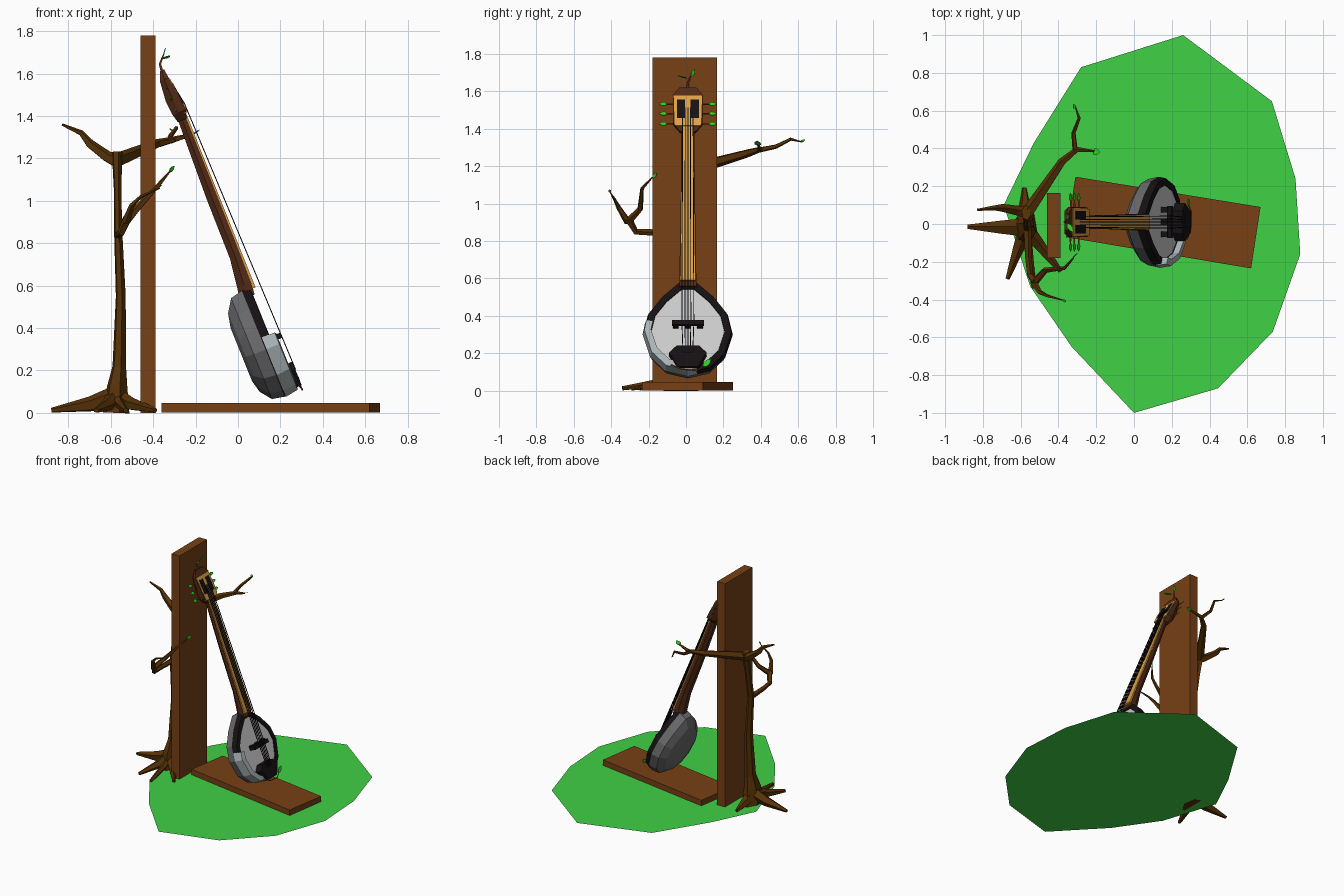
import bpy, bmesh, math
from mathutils import Vector, Matrix

if "Cube" in bpy.data.objects:
    bpy.data.objects.remove(bpy.data.objects["Cube"])


def material(name, r, g, b):
    m = bpy.data.materials.new(name)
    m.diffuse_color = (*[(c / 255) ** 2.2 for c in (r, g, b)], 1)
    m.use_nodes = True
    m.node_tree.nodes["Principled BSDF"].inputs["Base Color"].default_value = m.diffuse_color
    return m


WOOD = material("plank_brown", 118, 66, 28)
BARK = material("bark_brown", 88, 54, 16)
NECK = material("neck_brown", 84, 46, 28)
GRASS = material("grass_green", 66, 208, 72)
LEAF = material("leaf_green", 50, 205, 35)
ORANGE = material("fretboard_orange", 222, 158, 70)
BLACK = material("black", 28, 24, 26)
GREY = material("body_grey", 105, 105, 107)
PALE = material("skin_pale", 205, 205, 205)
STEEL = material("armrest_steel", 170, 180, 182)
TWIG = material("twig_orange", 150, 80, 40)

# Instrument frame: local x = out of the front, y = sideways, z = up the neck
LEAN = Matrix.Translation((0.155, 0.01, 0.05)) @ Matrix.Rotation(math.radians(-22), 4, 'Y')
WORLD = Matrix.Identity(4)


def loft(name, rings, mat, M=WORLD, caps=(True, True)):
    """Skin a row of equally sized rings."""
    bm = bmesh.new()
    rows = [[bm.verts.new(M @ Vector(p)) for p in ring] for ring in rings]
    n = len(rows[0])
    for a, b in zip(rows, rows[1:]):
        for i in range(n):
            bm.faces.new((a[i], a[(i + 1) % n], b[(i + 1) % n], b[i]))
    if caps[0]:
        bm.faces.new(rows[0])
    if caps[1] and len(rows) > 1:
        bm.faces.new(rows[-1])
    if len(rows) > 1:
        bmesh.ops.recalc_face_normals(bm, faces=bm.faces)
    me = bpy.data.meshes.new(name)
    bm.to_mesh(me)
    bm.free()
    me.materials.append(mat)
    ob = bpy.data.objects.new(name, me)
    bpy.context.collection.objects.link(ob)
    return ob


def tube(name, pts, mat, M=WORLD, sides=6, stretch_y=1.0):
    """Tapered tube through (x, y, z, radius) points."""
    P = [Vector(p[:3]) for p in pts]
    rings, side = [], None
    for i, p in enumerate(P):
        t = (P[min(i + 1, len(P) - 1)] - P[max(i - 1, 0)]).normalized()
        if side is None:
            side = t.orthogonal()
        side = (side - t * side.dot(t)).normalized()
        up = t.cross(side)
        ring = []
        for k in range(sides):
            a = 2 * math.pi * k / sides
            d = (side * math.cos(a) + up * math.sin(a)) * pts[i][3]
            d.y *= stretch_y
            ring.append(p + d)
        rings.append(ring)
    return loft(name, rings, mat, M)


def leaf(name, base, tip, width, normal, M=WORLD):
    """Thin pointed leaf, six sided."""
    b, t, nrm = Vector(base), Vector(tip), Vector(normal).normalized()
    d = t - b
    s = nrm.cross(d).normalized() * width / 2
    out = [b, b + d * .3 + s, b + d * .65 + s * .9, t, b + d * .65 - s * .9, b + d * .3 - s]
    return loft(name, [[p - nrm * .002 for p in out], [p + nrm * .002 for p in out]], LEAF, M)


def prism(name, outline, n0, n1, mat):
    """Extrude a (y, u) outline out of the instrument front."""
    return loft(name, [[(n, y, u) for y, u in outline] for n in (n0, n1)], mat, LEAN)


def bar(name, sections, mat, bevel=0.0):
    """Bar along the neck from (u, half width, back, front) sections."""
    rings = [[(f, -w, u), (f, w, u), (f - (f - b) * .5, w, u), (b, w * (1 - bevel), u),
              (b, -w * (1 - bevel), u), (f - (f - b) * .5, -w, u)] for u, w, b, f in sections]
    return loft(name, rings, mat, LEAN)


def board(name, corners, z0, z1):
    return loft(name, [[(x, y, z) for x, y in corners] for z in (z0, z1)], WOOD)


# Grass patch
patch = [(.26, 1), (-.28, .83), (-.53, .43), (-.69, .1), (-.55, -.33), (-.33, -.65), (0, -1),
         (.445, -.87), (.735, -.57), (.88, -.16), (.855, .24), (.73, .65)]
loft("grass_patch", [[(x, y, 0) for x, y in patch]], GRASS)

# Planks
board("upright_plank", [(-.46, -.18), (-.39, -.18), (-.39, .165), (-.46, .165)], 0, 1.78)
board("floor_plank", [(-.31, .25), (.67, .09), (.62, -.235), (-.36, -.07)], 0.002, .046)

# Tree trunk
tube("tree_trunk", [(-.575, -.02, 0, .065), (-.57, -.02, .12, .05), (-.56, -.01, .22, .033),
                    (-.553, 0, .55, .024), (-.565, -.01, .85, .02), (-.568, .03, 1.05, .018),
                    (-.57, .06, 1.23, .026)], BARK, stretch_y=1.6)

# Branches
branches = [
    [(-.57, .05, 1.19, .036), (-.38, .33, 1.27, .022), (-.3, .395, 1.29, .015), (-.21, .385, 1.315, .006)],
    [(-.31, .38, 1.285, .015), (-.32, .48, 1.305, .012), (-.29, .56, 1.345, .009), (-.31, .62, 1.33, .003)],
    [(-.56, .06, 1.18, .034), (-.62, .07, 1.21, .028), (-.7, .085, 1.27, .022), (-.74, .085, 1.32, .014),
     (-.83, .075, 1.36, .006)],
    [(-.565, 0, .84, .022), (-.56, -.18, .845, .018), (-.55, -.27, .85, .018), (-.52, -.31, .92, .022)],
    [(-.53, -.31, .9, .022), (-.47, -.245, .97, .016), (-.37, -.235, 1.08, .01), (-.32, -.18, 1.14, .004)],
    [(-.53, -.31, .9, .02), (-.5, -.36, .98, .013), (-.46, -.38, 1.02, .008), (-.37, -.405, 1.06, .003)],
]
for i, pts in enumerate(branches):
    tube(f"tree_branch_{i + 1}", pts, BARK, sides=5)

# Roots
roots = [(-.88, -.015, .05), (-.67, -.29, .042), (-.39, -.25, .042), (-.58, .19, .05), (-.53, -.34, .03)]
for i, (x, y, r) in enumerate(roots):
    tube(f"tree_root_{i + 1}", [(-.575, -.02, .08, r), (-.575 + (x + .575) * .4, -.02 + (y + .02) * .4, .04, r * .75),
                                (x, y, .012, .012)], BARK, sides=5)

# Leaves on the tree
leaf("branch_leaf_1", (-.22, .385, 1.31), (-.18, .38, 1.335), .035, (.5, 0, 1))
leaf("branch_leaf_2", (-.31, .61, 1.33), (-.32, .635, 1.34), .018, (.5, 0, 1))
leaf("branch_leaf_3", (-.325, -.18, 1.135), (-.3, -.155, 1.165), .02, (1, -.8, 0))
leaf("branch_leaf_4", (-.375, -.405, 1.06), (-.36, -.41, 1.075), .014, (1, 0, -1))

# Instrument body
half = [(.12, .03), (.2, .11), (.24, .24), (.215, .35), (.14, .45), (.04, .54)]
outline = [(0, 0)] + half + [(-y, u) for y, u in reversed(half)]


def ring(n, s, pts=outline):
    return [(n, y * s, .25 + (u - .25) * s) for y, u in pts]


loft("body_shell", [ring(-.045, .5), ring(-.03, .74), ring(.01, .95), ring(.07, 1)], GREY, LEAN, (True, False))
loft("body_rim", [ring(.07, 1), ring(.11, .97), ring(.112, .82), ring(.1, .81)], BLACK, LEAN, (False, False))
loft("body_skin", [ring(.095, .83), ring(.106, .83)], PALE, LEAN)

# Armrest along the lower left rim
path = [(-.228, .3), (-.24, .24), (-.2, .11), (-.12, .03), (0, 0), (.05, .012)]
cols = [ring(n, s, path) for n, s in ((.075, 1.01), (.14, .97), (.145, .82), (.11, .82))]
loft("armrest", [list(c) for c in zip(*cols)], STEEL, LEAN)

# Tailpiece and bridge
prism("tailpiece", [(-.055, .02), (.055, .02), (.1, .1), (.06, .14), (-.06, .14), (-.1, .1)], .108, .165, BLACK)
prism("bridge_top", [(-.085, .262), (.085, .262), (.085, .288), (-.085, .288)], .138, .162, BLACK)
for y in (-.065, 0, .065):
    prism("bridge_foot", [(y - .015, .262), (y + .015, .262), (y + .015, .295), (y - .015, .295)], .1, .142, BLACK)

# Neck, fretboard and headstock
bar("neck", [(.5, .045, .045, .12), (.56, .045, .055, .125), (.7, .043, .075, .128), (1.0, .038, .078, .13),
             (1.42, .035, .093, .132)], NECK, .5)
bar("fretboard", [(.53, .041, .118, .136), (1.43, .031, .128, .14)], ORANGE)
bar("headstock", [(1.39, .045, .088, .132), (1.43, .078, .078, .145), (1.5, .08, .072, .14),
                  (1.6, .08, .082, .126), (1.645, .045, .1, .122)], NECK, .25)
bar("headstock_face", [(1.415, .07, .13, .15), (1.595, .076, .115, .131)], ORANGE)
for s in (-1, 1):
    loft("headstock_slot", [[(f + d, s * .037 + w, u) for d, w in ((-.01, -.022), (.002, -.022), (.002, .022), (-.01, .022))]
                            for u, f in ((1.46, .1455), (1.57, .134))], BLACK, LEAN)
    # Tuning pegs with leaf buttons
    for u in (1.444, 1.503, 1.558):
        tube("tuning_peg", [(.1, s * .07, u, .005), (.1, s * .115, u, .004)], TWIG, LEAN, 5)
        leaf("peg_leaf", (.1, s * .11, u), (.1, s * .155, u), .024, (1, 0, .3), LEAN)

# Strings
for i in range(-2, 3):
    tube("string", [(.166, i * .013, .1, .0032), (.164, i * .016, .275, .0032), (.15, i * .014, 1.46, .0032),
                    (.14, i * .014, 1.52, .0032)], BLACK, LEAN, 4)

# Sprouting twigs
tube("head_twig", [(-.355, .01, 1.6, .007), (-.368, .01, 1.645, .006), (-.355, .025, 1.68, .004),
                   (-.347, .03, 1.7, .002)], TWIG, sides=5)
leaf("head_leaf_1", (-.355, .03, 1.68), (-.342, .045, 1.72), .02, (1, 0, -.3))
leaf("head_leaf_2", (-.355, .005, 1.67), (-.32, -.045, 1.685), .025, (0, 0, 1))
tube("tail_twig", [(.15, -.09, .035, .004), (.16, -.03, .005, .004), (.16, .05, -.002, .004),
                   (.158, .085, .025, .003)], TWIG, LEAN, 5)
leaf("tail_leaf", (.158, .08, .02), (.165, .125, .062), .03, (1, 0, 0), LEAN)
